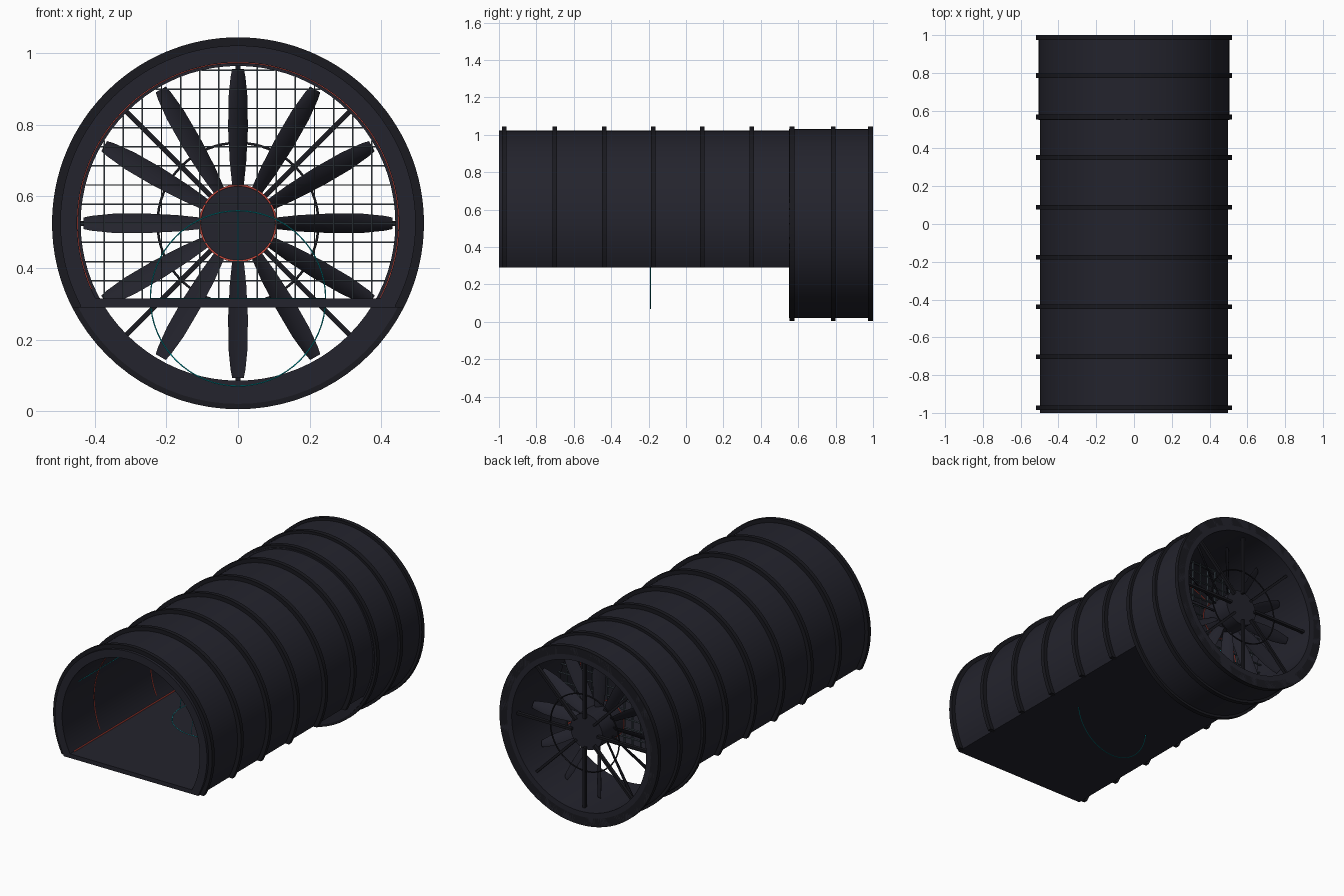
import bpy, bmesh
from math import sin, cos, pi, asin, sqrt, radians
from mathutils import Matrix, Vector

cube = bpy.data.objects.get("Cube")
if cube:
    bpy.data.objects.remove(cube)

CZ = 0.525          # axis height
FLOOR = 0.29        # underside of the tunnel
R_OUT, R_IN = 0.497, 0.45


def material(name, color):
    m = bpy.data.materials.new(name)
    m.use_nodes = True
    m.diffuse_color = (*color, 1)
    m.node_tree.nodes["Principled BSDF"].inputs["Base Color"].default_value = (*color, 1)
    return m


SHELL = material("dark shell", (0.017, 0.017, 0.026))
RIB = material("rib black", (0.010, 0.010, 0.014))
MESH = material("grille slate", (0.045, 0.06, 0.075))
RED = material("red trim", (0.6, 0.07, 0.05))
CYAN = material("cyan light", (0.0, 0.45, 0.5))


def finish(name, bm, mat, smooth=True):
    bmesh.ops.recalc_face_normals(bm, faces=bm.faces)
    me = bpy.data.meshes.new(name)
    bm.to_mesh(me)
    bm.free()
    me.materials.append(mat)
    ob = bpy.data.objects.new(name, me)
    bpy.context.collection.objects.link(ob)
    if smooth:
        bpy.ops.object.select_all(action='DESELECT')
        ob.select_set(True)
        bpy.context.view_layer.objects.active = ob
        bpy.ops.object.shade_smooth_by_angle(angle=radians(35))
    return ob


def band(name, r0, r1, y0, y1, mat, arch=False, n=80):
    """Thick ring along y; an arch is cut off level with the floor."""
    bm = bmesh.new()
    rows = []
    for i in range(n + 1 if arch else n):
        row = []
        for r, y in ((r0, y0), (r1, y0), (r1, y1), (r0, y1)):
            a0 = asin((FLOOR - CZ) / r) if arch else 0
            a = a0 + (pi - 2 * a0 if arch else 2 * pi) * i / n
            row.append(bm.verts.new((r * cos(a), y, CZ + r * sin(a))))
        rows.append(row)
    pairs = list(zip(rows, rows[1:]))
    if arch:
        bm.faces.new(rows[0])
        bm.faces.new(rows[-1])
    else:
        pairs.append((rows[-1], rows[0]))
    for a, b in pairs:
        for k in range(4):
            bm.faces.new((a[k], a[(k + 1) % 4], b[(k + 1) % 4], b[k]))
    return finish(name, bm, mat)


def add_box(bm, center, size, rot=Matrix()):
    bmesh.ops.create_cube(bm, size=1, matrix=Matrix.Translation(center) @ rot
                          @ Matrix.Diagonal((*size, 1)))


def box(name, center, size, mat):
    bm = bmesh.new()
    add_box(bm, center, size)
    return finish(name, bm, mat, False)


def wire(name, points, radius, mat, closed=False):
    cu = bpy.data.curves.new(name, 'CURVE')
    cu.dimensions = '3D'
    cu.bevel_depth = radius
    cu.bevel_resolution = 1
    sp = cu.splines.new('POLY')
    sp.points.add(len(points) - 1)
    for p, co in zip(sp.points, points):
        p.co = (*co, 1)
    sp.use_cyclic_u = closed
    cu.materials.append(mat)
    ob = bpy.data.objects.new(name, cu)
    bpy.context.collection.objects.link(ob)
    bpy.ops.object.select_all(action='DESELECT')
    ob.select_set(True)
    bpy.context.view_layer.objects.active = ob
    bpy.ops.object.convert(target='MESH')


def arc(center, u, v, r, a0=0, a1=2 * pi, n=64):
    c, u, v = Vector(center), Vector(u), Vector(v)
    return [c + r * (cos(a0 + (a1 - a0) * i / n) * u + sin(a0 + (a1 - a0) * i / n) * v)
            for i in range(n)]


X, Y, Z = (1, 0, 0), (0, 1, 0), (0, 0, 1)

# Tunnel shell, floor and ribs
band("tunnel_shell", R_IN, R_OUT, -1, 0.56, SHELL, arch=True)
box("tunnel_floor", (0, -0.22, FLOOR + 0.0125), (0.88, 1.56, 0.025), SHELL)
for i, y in enumerate((-0.972, -0.702, -0.437, -0.175, 0.088, 0.352)):
    band(f"tunnel_rib_{i + 1}", R_OUT - 0.01, 0.52, y - 0.012, y + 0.012, RIB, arch=True)

# Fan housing
band("fan_housing", 0.44, 0.505, 0.55, 0.99, SHELL)
for i, y in enumerate((0.567, 0.787, 0.987)):
    band(f"housing_rib_{i + 1}", 0.47, 0.52, y - 0.013, y + 0.013, RIB)
band("housing_back_lip", 0.44, 0.515, 0.98, 1.0, SHELL)

# Red trim along the floor corners and on alternate ribs inside
for s, side in ((-1, "right"), (1, "left")):
    wire(f"floor_trim_{side}", [(s * 0.395, -0.97, 0.317), (s * 0.395, 0.55, 0.317)], 0.004, RED)
for i, y in enumerate((-0.702, -0.175, 0.352)):
    a = asin((0.315 - CZ) / R_IN)
    wire(f"arch_trim_{i + 1}", arc((0, y, CZ), X, Z, R_IN, a, pi - a), 0.003, RED)

# Cyan light lines on the walls
for s, side in ((-1, "right"), (1, "left")):
    wire(f"wall_light_{side}", [(s * 0.416, -0.9, 0.7), (s * 0.416, 0.4, 0.7)], 0.003, CYAN)

# Cyan hoops standing in and lying on the floor
hoop = (0, -0.19, 0.315)
wire("upright_hoop", arc(hoop, X, Z, 0.245), 0.002, CYAN, True)
wire("lengthwise_hoop", arc(hoop, Y, Z, 0.245, 0, pi), 0.0015, CYAN)
wire("floor_hoop", arc(hoop, X, Y, 0.245), 0.0015, CYAN, True)

# Safety grille in front of the fan
bm = bmesh.new()
step, reach = 0.0535, 0.44
for i in range(-8, 9):
    x = i * step
    top = CZ + sqrt(max(reach ** 2 - x * x, 0))
    if abs(x) < 0.4:
        add_box(bm, (x, 0.575, (top + 0.3) / 2), (0.004, 0.012, top - 0.3))
    z = CZ + i * step
    if 0.31 < z < CZ + reach:
        half = sqrt(reach ** 2 - (z - CZ) ** 2)
        add_box(bm, (0, 0.58, z), (2 * half, 0.012, 0.004))
finish("safety_grille", bm, MESH, False)

# Fan hub with a red ring
bm = bmesh.new()
bmesh.ops.create_cone(bm, cap_ends=True, segments=40, radius1=0.105, radius2=0.105, depth=0.2,
                      matrix=Matrix.Translation((0, 0.83, CZ)) @ Matrix.Rotation(pi / 2, 4, 'X'))
finish("fan_hub", bm, SHELL)
wire("hub_trim", arc((0, 0.73, CZ), X, Z, 0.106), 0.003, RED, True)

# Twelve twisted blades: radius, chord, pitch at each station
stations = ((0.09, 0.045, 50), (0.17, 0.066, 46), (0.26, 0.074, 42),
            (0.35, 0.068, 38), (0.41, 0.05, 34), (0.432, 0.038, 32))
bm = bmesh.new()
for k in range(12):
    turn = Matrix.Translation((0, 0.81, CZ)) @ Matrix.Rotation(k * pi / 6, 4, 'Y')
    loops = []
    for r, chord, pitch in stations:
        tilt = turn @ Matrix.Translation((0, 0, r)) @ Matrix.Rotation(radians(pitch), 4, 'Z')
        loops.append([bm.verts.new(tilt @ Vector((chord / 2 * cos(t * pi / 4),
                                                  0.006 * sin(t * pi / 4), 0)))
                      for t in range(8)])
    for a, b in zip(loops, loops[1:]):
        for t in range(8):
            bm.faces.new((a[t], a[(t + 1) % 8], b[(t + 1) % 8], b[t]))
    bm.faces.new(loops[0])
    bm.faces.new(loops[-1])
finish("fan_blades", bm, SHELL)

# Rear guard: eight struts and a ring
bm = bmesh.new()
for k in range(8):
    turn = Matrix.Rotation(k * pi / 4, 4, 'Y')
    add_box(bm, Vector((0, 0.945, CZ)) + turn @ Vector((0, 0, 0.265)), (0.014, 0.02, 0.36), turn)
finish("guard_struts", bm, RIB, False)
wire("guard_ring", arc((0, 0.945, CZ), X, Z, 0.225), 0.004, RIB, True)
